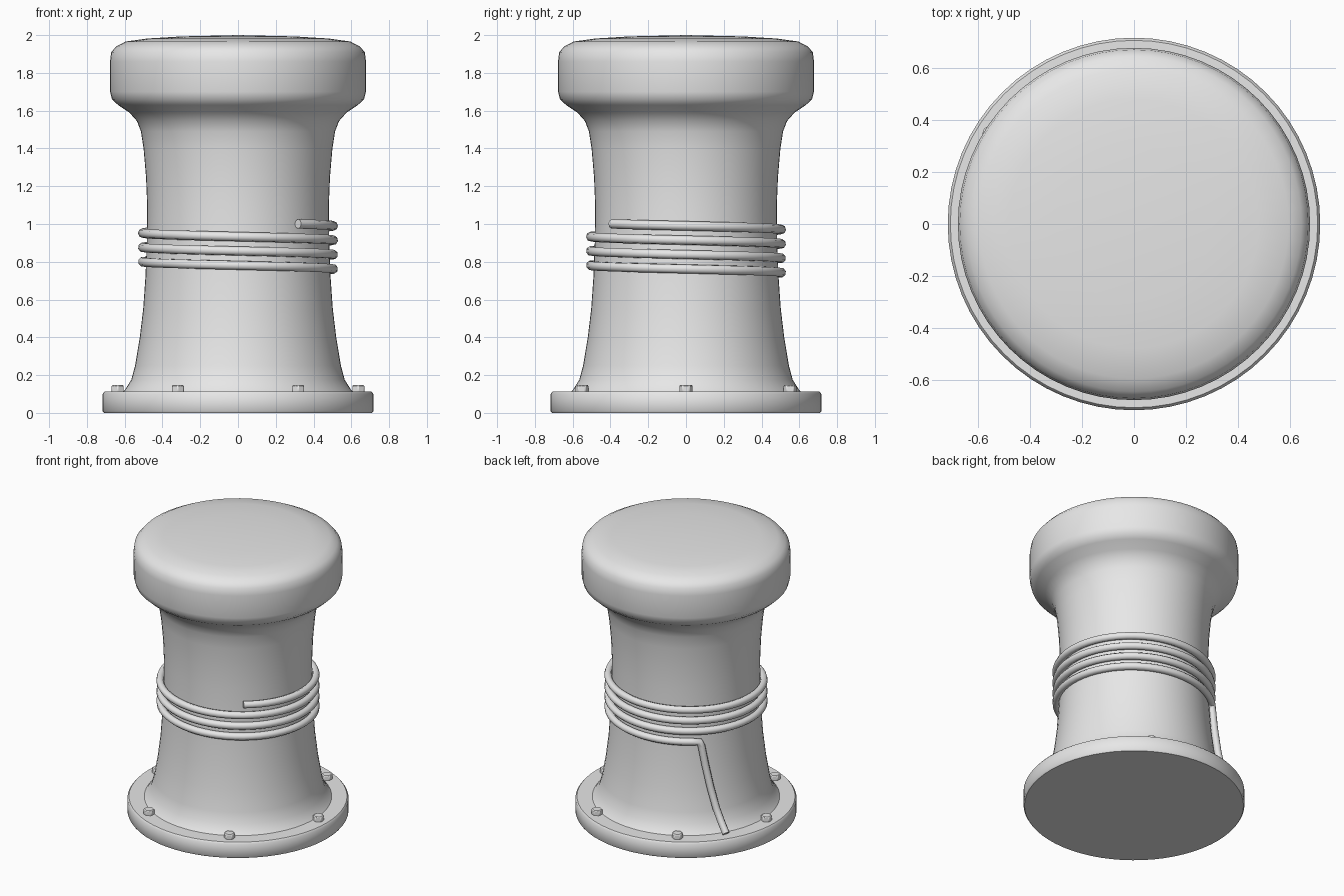
import bpy, bmesh, math
from math import cos, sin, radians

if "Cube" in bpy.data.objects:
    bpy.data.objects.remove(bpy.data.objects["Cube"])

iron = bpy.data.materials.new("light grey")
iron.diffuse_color = (0.8, 0.8, 0.8, 1)
iron.use_nodes = True
iron.node_tree.nodes["Principled BSDF"].inputs["Base Color"].default_value = iron.diffuse_color


def finish(obj, angle=40):
    """Assign the material and smooth all but sharp edges."""
    obj.data.materials.clear()
    obj.data.materials.append(iron)
    bpy.ops.object.select_all(action='DESELECT')
    obj.select_set(True)
    bpy.context.view_layer.objects.active = obj
    bpy.ops.object.shade_smooth_by_angle(angle=radians(angle))


def lathe(name, profile, segments=64):
    """Spin an (r, z) profile around the z axis."""
    bm = bmesh.new()
    verts = [bm.verts.new((r, 0, z)) for r, z in profile]
    edges = [bm.edges.new(pair) for pair in zip(verts, verts[1:])]
    bmesh.ops.spin(bm, geom=verts + edges, axis=(0, 0, 1), cent=(0, 0, 0),
                   angle=2 * math.pi, steps=segments, use_duplicate=False)
    bmesh.ops.remove_doubles(bm, verts=bm.verts, dist=0.0005)
    bmesh.ops.recalc_face_normals(bm, faces=bm.faces)
    mesh = bpy.data.meshes.new(name)
    bm.to_mesh(mesh)
    bm.free()
    obj = bpy.data.objects.new(name, mesh)
    bpy.context.collection.objects.link(obj)
    finish(obj)
    return obj


# Base flange with slightly softened rims
lathe("base_flange", [(0, 0), (0.71, 0), (0.717, 0.01), (0.717, 0.1),
                      (0.707, 0.112), (0, 0.112)])

# Flared post and mushroom head in one turned shape
lathe("post_and_head", [
    (0, 0.1), (0.62, 0.1), (0.6, 0.12), (0.565, 0.175), (0.545, 0.25),
    (0.52, 0.4), (0.502, 0.55), (0.49, 0.72), (0.483, 0.9), (0.481, 1.1),
    (0.487, 1.25), (0.5, 1.4), (0.514, 1.49), (0.535, 1.545), (0.575, 1.59),
    (0.635, 1.63), (0.667, 1.66), (0.677, 1.7), (0.678, 1.86), (0.671, 1.91),
    (0.645, 1.94), (0.595, 1.966), (0.48, 1.982), (0.3, 1.993), (0, 2.0)])

# Six hexagonal flange bolts
for i in range(6):
    a = radians(60 * i)
    bpy.ops.mesh.primitive_cylinder_add(
        vertices=6, radius=0.037, depth=0.05,
        location=(0.637 * cos(a), 0.637 * sin(a), 0.122), rotation=(0, 0, a))
    bolt = bpy.context.object
    bolt.name = f"bolt_{i + 1}"
    bevel = bolt.modifiers.new("edge", 'BEVEL')
    bevel.width, bevel.segments = 0.005, 1
    finish(bolt, 30)

# Rope: descending coils, then a loose tail hanging to the flange
path = []
turn = -51
while turn < 1215:
    path.append((turn, 0.505, 0.99 - 0.076 * turn / 360))
    turn += 6
path += [(1215, 0.506, 0.732), (1216.5, 0.508, 0.7), (1219, 0.52, 0.57),
         (1222, 0.542, 0.42), (1225, 0.572, 0.28), (1227, 0.615, 0.19),
         (1228, 0.665, 0.13)]
curve = bpy.data.curves.new("rope", 'CURVE')
curve.dimensions = '3D'
curve.bevel_depth = 0.025
curve.bevel_resolution = 2
curve.use_fill_caps = True
spline = curve.splines.new('POLY')
spline.points.add(len(path) - 1)
for point, (deg, r, z) in zip(spline.points, path):
    a = radians(deg)
    point.co = (r * cos(a), r * sin(a), z, 1)
rope = bpy.data.objects.new("rope", curve)
bpy.context.collection.objects.link(rope)
bpy.ops.object.select_all(action='DESELECT')
rope.select_set(True)
bpy.context.view_layer.objects.active = rope
bpy.ops.object.convert(target='MESH')
finish(bpy.context.object, 60)
